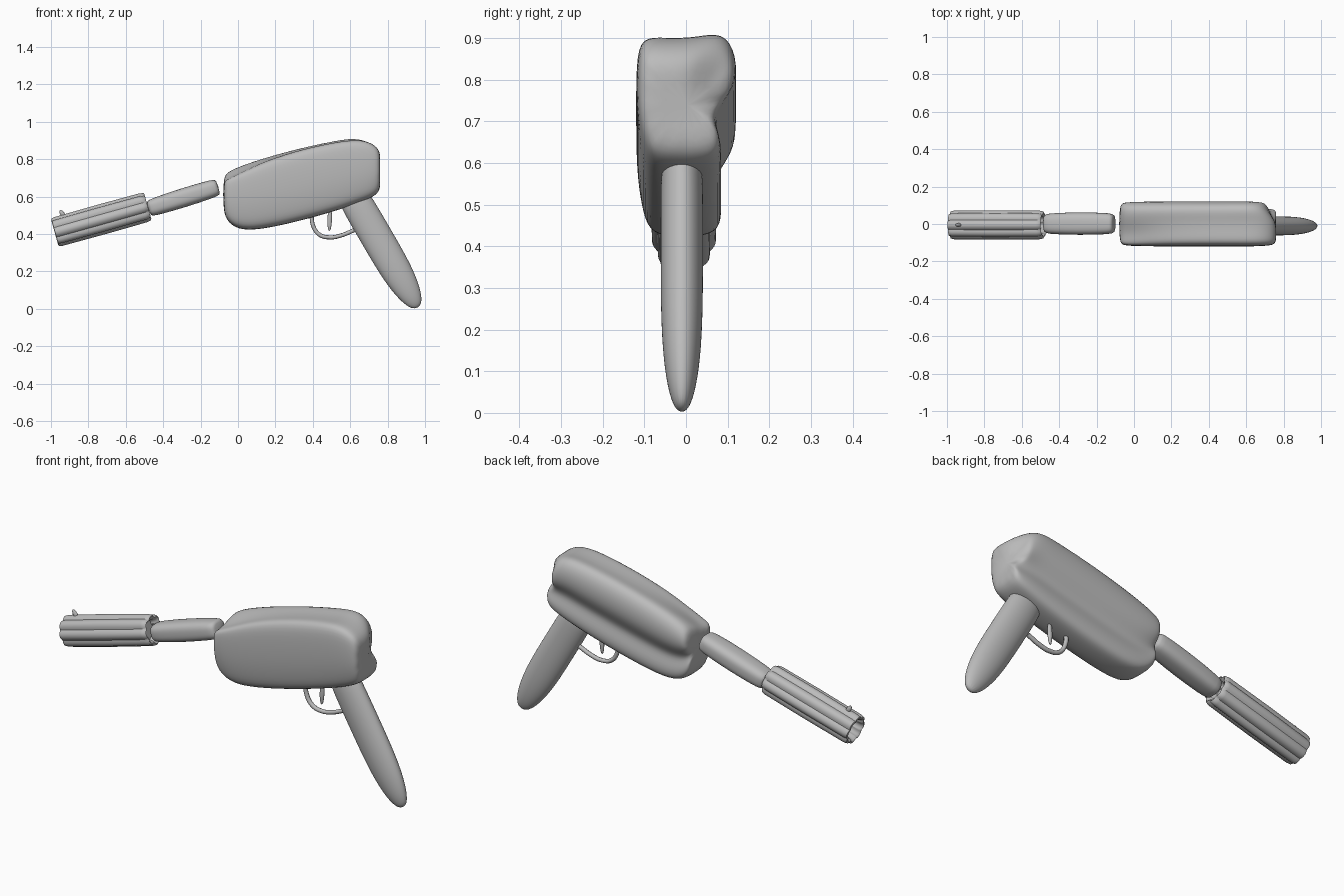
import bpy, bmesh
from math import sin, cos, pi, radians
from mathutils import Vector

cube = bpy.data.objects.get("Cube")
if cube:
    bpy.data.objects.remove(cube)

grey = bpy.data.materials.new("plain grey")
grey.use_nodes = True
GREY = (0.5, 0.5, 0.5, 1)
grey.diffuse_color = GREY
grey.node_tree.nodes["Principled BSDF"].inputs["Base Color"].default_value = GREY


def skin(name, rings, subdivide=0):
    """Bridge matching rings of points into a closed smooth solid."""
    bm = bmesh.new()
    loops = [[bm.verts.new(p) for p in ring] for ring in rings]
    n = len(loops[0])
    for a, b in zip(loops, loops[1:]):
        for i in range(n):
            j = (i + 1) % n
            bm.faces.new((a[i], a[j], b[j], b[i]))
    bm.faces.new(loops[0][::-1])
    bm.faces.new(loops[-1])
    bmesh.ops.recalc_face_normals(bm, faces=bm.faces)
    mesh = bpy.data.meshes.new(name)
    bm.to_mesh(mesh)
    bm.free()
    mesh.materials.append(grey)
    obj = bpy.data.objects.new(name, mesh)
    bpy.context.collection.objects.link(obj)
    bpy.ops.object.select_all(action="DESELECT")
    bpy.context.view_layer.objects.active = obj
    obj.select_set(True)
    if subdivide:
        bpy.ops.object.shade_smooth()
        obj.modifiers.new("Soften", "SUBSURF").levels = subdivide
        obj.modifiers["Soften"].render_levels = subdivide
    else:
        bpy.ops.object.shade_smooth_by_angle(angle=radians(50))
    return obj


def tube(name, start, end, stations, half_height, half_width, shape=None,
         sides=16, y=-0.005, subdivide=0):
    """Rings along an axis in the side plane; stations are (fraction, scale)."""
    p0, p1 = Vector((start[0], y, start[1])), Vector((end[0], y, end[1]))
    axis = (p1 - p0).normalized()
    up = Vector((-axis.z, 0, axis.x))
    rings = []
    for t, s in stations:
        ring = []
        for i in range(sides):
            a = 2 * pi * i / sides
            r = s * (shape(a) if shape else 1)
            ring.append(p0.lerp(p1, t) + up * (half_height * r * cos(a))
                        + Vector((0, half_width * r * sin(a), 0)))
        rings.append(ring)
    return skin(name, rings, subdivide)


# Body: cross-section (y, height fraction) with a bulging pad on the back
profile = [(-0.09, 0.02), (-0.108, 0.2), (-0.12, 0.45), (-0.12, 0.8),
           (-0.108, 0.98), (-0.05, 0.97), (0.02, 0.97), (0.09, 1.02),
           (0.123, 0.85), (0.12, 0.62), (0.085, 0.47), (0.067, 0.36),
           (0.088, 0.2), (0.082, 0.03), (0.035, -0.01), (-0.04, -0.01)]
# x, bottom, top, width scale
sections = [(-0.08, 0.53, 0.70, 0.85), (-0.055, 0.46, 0.735, 0.96),
            (0.02, 0.42, 0.768, 0.99), (0.15, 0.432, 0.812, 1),
            (0.35, 0.478, 0.866, 1), (0.55, 0.535, 0.907, 1),
            (0.66, 0.575, 0.915, 1), (0.735, 0.605, 0.885, 0.96),
            (0.77, 0.65, 0.83, 0.84)]
rings = []
for x, low, high, w in sections:
    ring = []
    for y, t in profile:
        back_pad = y > 0.05 and t > 0.4
        shift = -0.05 * max(0, (x - 0.55) / 0.2) if back_pad else 0
        if y < 0 and t > 0.9:
            t -= 0.12 * max(0, min(1, (0.2 - x) / 0.25))
        ring.append((x + shift, y * w, low + (high - low) * t))
    rings.append(ring)
skin("body", rings, 2)

# Grip: long flattened handle with a rounded tip
tube("grip", (0.615, 0.60), (0.965, 0.0),
     [(0, 0.85), (0.03, 1.0), (0.3, 1.0), (0.6, 1.0), (0.78, 0.88),
      (0.92, 0.62), (0.99, 0.25)], 0.088, 0.052, y=-0.01, subdivide=2)

# Middle barrel: soft, rounded-square bar
def soft_square(a):
    return (abs(cos(a)) ** 3 + abs(sin(a)) ** 3) ** (-1 / 3)

tube("middle_barrel", (-0.48, 0.535), (-0.105, 0.652),
     [(0, 0.7), (0.03, 0.9), (0.15, 0.98), (0.5, 1.05), (0.85, 1.0),
      (0.97, 0.92), (1, 0.72)], 0.049, 0.058, soft_square, 24, 0.002, 1)

# Front barrel: fluted, recessed at both ends
def fluted(a):
    return 0.88 + 0.13 * abs(cos(4 * a))

tube("front_barrel", (-0.98, 0.408), (-0.482, 0.547),
     [(0.14, 0.6), (0.02, 0.72), (0, 0.84), (0.005, 0.95), (0.04, 1.0),
      (0.5, 1.02), (0.95, 1.0), (0.99, 0.95), (1, 0.85), (0.98, 0.72),
      (0.92, 0.6)], 0.079, 0.076, fluted, 64)

# Sight and trigger: small tapered pegs
peg = [(0, 0.6), (0.2, 0.9), (0.5, 1), (0.8, 0.8), (1, 0.35)]
tube("sight", (-0.925, 0.485), (-0.952, 0.528), peg, 0.013, 0.01, subdivide=1)
tube("trigger", (0.492, 0.53), (0.488, 0.415), peg, 0.013, 0.01, subdivide=1)

# Trigger guard: bent round strip
curve = bpy.data.curves.new("trigger_guard", "CURVE")
curve.dimensions = "3D"
curve.bevel_depth = 0.011
curve.bevel_resolution = 2
curve.use_fill_caps = True
path = [(0.395, 0.53), (0.40, 0.45), (0.435, 0.397), (0.49, 0.382),
        (0.55, 0.392), (0.62, 0.42)]
spline = curve.splines.new("BEZIER")
spline.bezier_points.add(len(path) - 1)
for point, (x, z) in zip(spline.bezier_points, path):
    point.co = (x, -0.005, z)
    point.handle_left_type = point.handle_right_type = "AUTO"
curve.materials.append(grey)
guard = bpy.data.objects.new("trigger_guard", curve)
bpy.context.collection.objects.link(guard)
